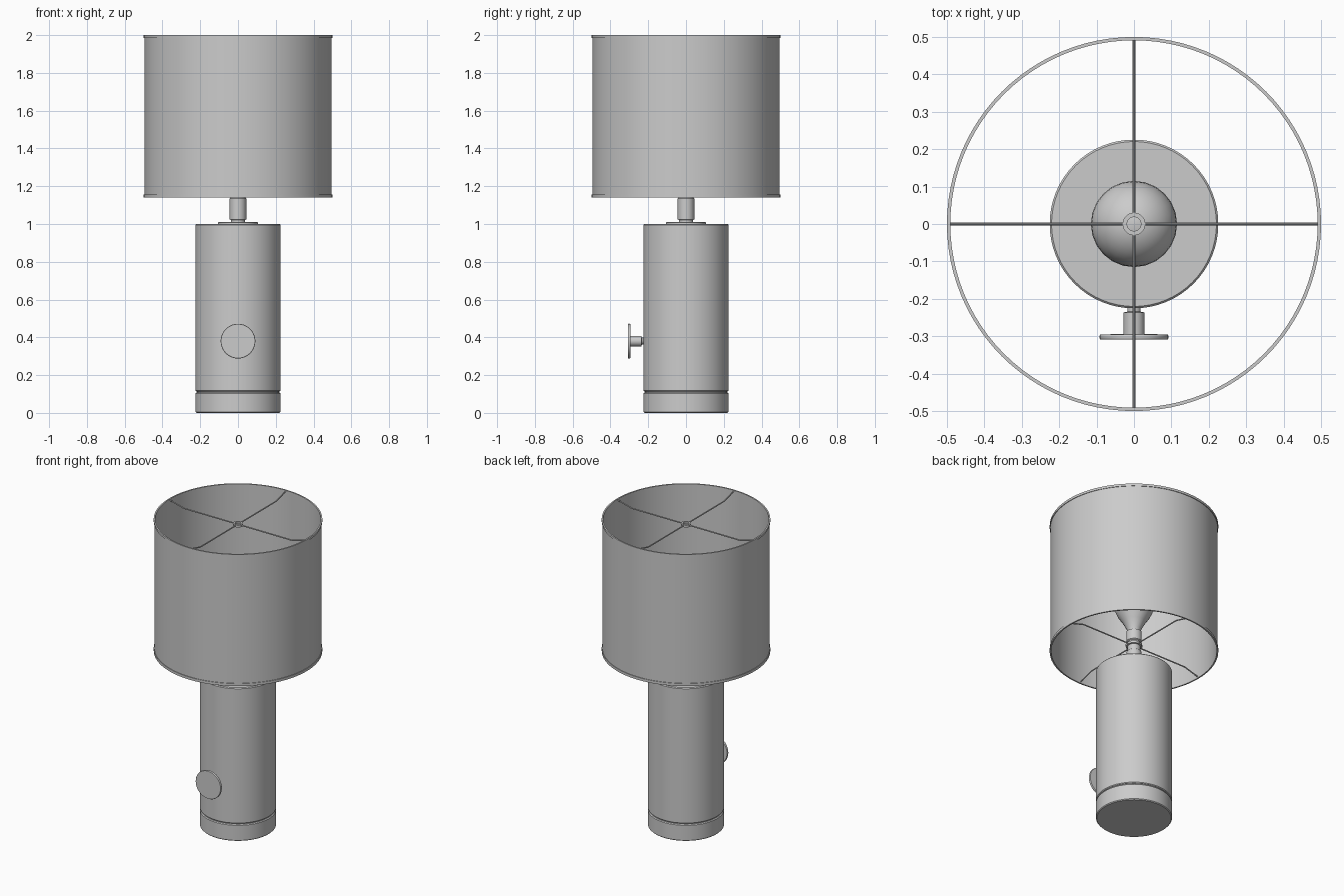
import bpy
from math import cos, sin, pi, radians
from mathutils import Matrix

if "Cube" in bpy.data.objects:
    bpy.data.objects.remove(bpy.data.objects["Cube"])

GREY = (0.6, 0.6, 0.6, 1)
grey = bpy.data.materials.new("plain grey")
grey.use_nodes = True
grey.diffuse_color = GREY
grey.node_tree.nodes["Principled BSDF"].inputs["Base Color"].default_value = GREY


def finish(obj, angle=40):
    obj.data.materials.append(grey)
    bpy.ops.object.select_all(action="DESELECT")
    obj.select_set(True)
    bpy.context.view_layer.objects.active = obj
    bpy.ops.object.shade_smooth_by_angle(angle=radians(angle))
    return obj


def lathe(name, profile, sides=64, closed=False):
    """Revolve (radius, height) points about z; open profiles get end caps."""
    verts = [(r * cos(2 * pi * i / sides), r * sin(2 * pi * i / sides), z)
             for r, z in profile for i in range(sides)]
    n = len(profile)
    faces = []
    for j in range(n if closed else n - 1):
        a, b = j * sides, (j + 1) % n * sides
        for i in range(sides):
            k = (i + 1) % sides
            faces.append((a + i, a + k, b + k, b + i))
    if not closed:
        faces.append(tuple(reversed(range(sides))))
        faces.append(tuple(range((n - 1) * sides, n * sides)))
    mesh = bpy.data.meshes.new(name)
    mesh.from_pydata(verts, [], faces)
    obj = bpy.data.objects.new(name, mesh)
    bpy.context.collection.objects.link(obj)
    return finish(obj)


def ring(name, inner, outer, low, high, sides=64):
    return lathe(name, [(inner, low), (outer, low), (outer, high), (inner, high)],
                 sides, closed=True)


def wire(name, points, radius):
    curve = bpy.data.curves.new(name, "CURVE")
    curve.dimensions = "3D"
    curve.bevel_depth = radius
    curve.bevel_resolution = 1
    curve.use_fill_caps = True
    spline = curve.splines.new("POLY")
    spline.points.add(len(points) - 1)
    for p, co in zip(spline.points, points):
        p.co = (*co, 1)
    obj = bpy.data.objects.new(name, curve)
    bpy.context.collection.objects.link(obj)
    bpy.ops.object.select_all(action="DESELECT")
    obj.select_set(True)
    bpy.context.view_layer.objects.active = obj
    bpy.ops.object.convert(target="MESH")
    return finish(bpy.context.object)


# Base, with a shadow gap below the column
lathe("base", [(0.22, 0), (0.225, 0.005), (0.225, 0.103), (0.22, 0.108)])
lathe("base_gap", [(0.217, 0.105), (0.217, 0.118)])
lathe("column", [(0.22, 0.113), (0.225, 0.118), (0.225, 0.995), (0.22, 1.0)])

# Neck and socket
lathe("neck_plate", [(0.105, 0.998), (0.105, 1.008), (0.1, 1.011)], 48)
lathe("neck", [(0.038, 1.01), (0.038, 1.02), (0.044, 1.025), (0.044, 1.135),
               (0.038, 1.14), (0.038, 1.2), (0.046, 1.205), (0.046, 1.27)], 24)

# Bulb: flared throat running into a round crown
crown = [(0.115 * cos(t * pi / 16), 1.44 + 0.115 * sin(t * pi / 16)) for t in range(8)]
lathe("bulb", [(0.036, 1.265), (0.042, 1.29), (0.068, 1.34), (0.098, 1.385),
               (0.111, 1.415)] + crown + [(0.003, 1.555)], 24)

# Drum shade with a band on each rim
ring("shade", 0.491, 0.495, 1.14, 2.0, 96)
ring("shade_top_band", 0.49, 0.499, 1.985, 2.0, 96)
ring("shade_bottom_band", 0.49, 0.499, 1.14, 1.157, 96)

# Wire spiders: level near the hub, bent out to each rim
for level, rim, hub, label in ((1.965, 1.992, 0.027, "top"), (1.18, 1.15, 0.046, "bottom")):
    ring(label + "_hub", hub - 0.008, hub + 0.004, level - 0.007, level + 0.007, 12)
    for i in range(4):
        c, s = cos(i * pi / 2), sin(i * pi / 2)
        path = [(hub, level), (0.39, level), (0.493, rim)]
        wire(f"{label}_spoke_{i + 1}", [(r * c, r * s, z) for r, z in path], 0.004)

# Turn knob on the front: collar, stem and flat disc
knob = lathe("knob", [(0.018, 0.215), (0.018, 0.234), (0.028, 0.236), (0.028, 0.293),
                      (0.09, 0.295), (0.092, 0.298), (0.092, 0.305), (0.09, 0.308)], 40)
knob.data.transform(Matrix.Translation((0, 0, 0.38)) @ Matrix.Rotation(pi / 2, 4, "X"))
